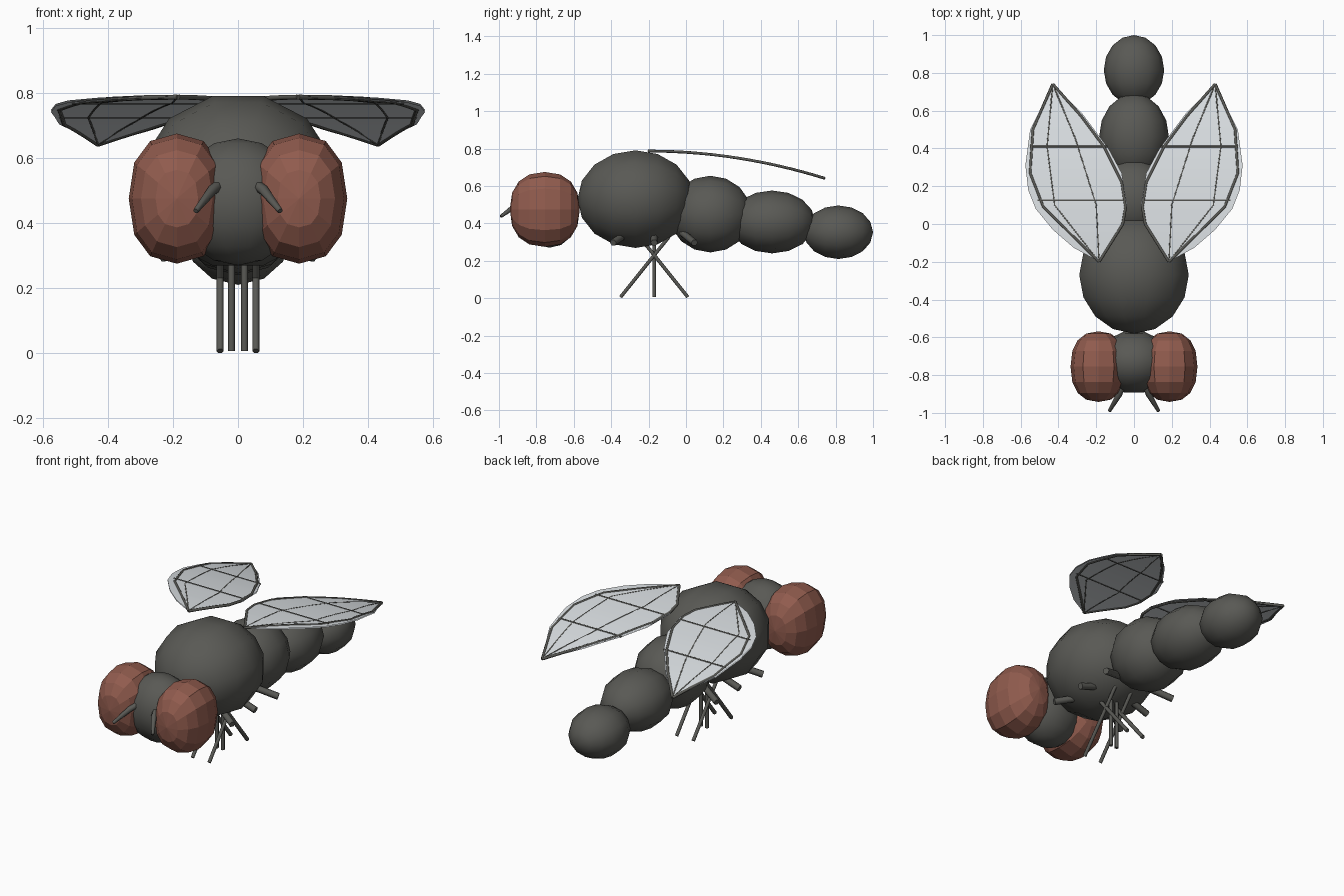
import bpy, bmesh, math
from mathutils import Matrix

if "Cube" in bpy.data.objects:
    bpy.data.objects.remove(bpy.data.objects["Cube"])


def material(name, rgb):
    m = bpy.data.materials.new(name)
    m.diffuse_color = (*rgb, 1)
    m.use_nodes = True
    m.node_tree.nodes["Principled BSDF"].inputs["Base Color"].default_value = m.diffuse_color
    return m


BODY = material("dark grey", (0.10, 0.10, 0.09))
EYE = material("brick red", (0.28, 0.105, 0.075))
WING = material("pale grey", (0.70, 0.735, 0.76))


def link(name, bm, mats, smooth):
    me = bpy.data.meshes.new(name)
    bm.to_mesh(me)
    bm.free()
    for m in mats:
        me.materials.append(m)
    for p in me.polygons:
        p.use_smooth = smooth
    ob = bpy.data.objects.new(name, me)
    bpy.context.collection.objects.link(ob)
    return ob


def ellipsoid(name, center, radii, mat, along_y=True, spin=0, smooth=True, power=1.0):
    # power below 1 makes the ball boxier
    bm = bmesh.new()
    bmesh.ops.create_uvsphere(bm, u_segments=12, v_segments=8, radius=1)
    rot = Matrix.Rotation(math.radians(spin), 4, 'Z')
    if along_y:
        rot = Matrix.Rotation(math.radians(90), 4, 'X') @ rot
    bmesh.ops.transform(bm, matrix=rot, verts=bm.verts)
    for v in bm.verts:
        v.co = [c + r * math.copysign(abs(k) ** power if abs(k) > 1e-5 else 0, k)
                for c, r, k in zip(center, radii, v.co)]
    return link(name, bm, [mat], smooth)


def rod(name, paths, radius, mat, tip=1.0):
    cu = bpy.data.curves.new(name, 'CURVE')
    cu.dimensions = '3D'
    cu.bevel_depth = radius
    cu.bevel_resolution = 1
    cu.use_fill_caps = True
    for pts in paths:
        sp = cu.splines.new('POLY')
        sp.points.add(len(pts) - 1)
        for p, co in zip(sp.points, pts):
            p.co = (*co, 1)
        sp.points[-1].radius = tip
    cu.materials.append(mat)
    ob = bpy.data.objects.new(name, cu)
    bpy.context.collection.objects.link(ob)
    bpy.ops.object.select_all(action='DESELECT')
    ob.select_set(True)
    bpy.context.view_layer.objects.active = ob
    bpy.ops.object.convert(target='MESH')


# Body segments
ellipsoid("thorax", (0, -0.27, 0.53), (0.3, 0.31, 0.27), BODY, spin=15)
ellipsoid("abdomen_front", (0, 0.13, 0.45), (0.205, 0.22, 0.205), BODY)
ellipsoid("abdomen_middle", (0, 0.46, 0.408), (0.185, 0.23, 0.168), BODY)
ellipsoid("abdomen_tip", (0, 0.815, 0.353), (0.16, 0.185, 0.143), BODY)
ellipsoid("head", (0, -0.73, 0.465), (0.2, 0.167, 0.195), BODY, along_y=False, spin=15)


# Wing outline and downward curve, described for the +x side
OUTER = [(0.185, -0.2), (0.32, -0.125), (0.43, -0.03), (0.52, 0.08), (0.56, 0.18), (0.575, 0.31),
         (0.55, 0.5), (0.43, 0.74)]
INNER = [(0.185, -0.2), (0.085, -0.05), (0.035, 0.1), (0.065, 0.27), (0.135, 0.4), (0.27, 0.58), (0.43, 0.74)]
VEINS = [
    [(0.43, 0.74), (0.535, 0.5), (0.55, 0.27), (0.48, 0.09), (0.185, -0.2)],
    [(0.43, 0.74), (0.28, 0.57), (0.16, 0.41), (0.065, 0.22), (0.045, 0.09), (0.06, 0.0), (0.185, -0.2)],
    [(0.43, 0.74), (0.46, 0.41), (0.42, 0.1), (0.185, -0.2)],
    [(0.43, 0.74), (0.31, 0.45), (0.2, 0.1), (0.185, -0.2)],
    [(0.14, 0.41), (0.55, 0.41)],
    [(0.05, 0.125), (0.51, 0.125)],
]


def wing_z(y):
    return 0.787 - 0.145 * ((y + 0.2) / 0.94) ** 2


def x_at(line, y):
    for (x0, y0), (x1, y1) in zip(line, line[1:]):
        if y <= y1 + 1e-6:
            return x0 + (x1 - x0) * (y - y0) / (y1 - y0)
    return line[-1][0]


def wing(name, side):
    bm = bmesh.new()
    rows = sorted({y for _, y in OUTER + INNER})
    for s in (1, -1):
        grid = []
        for y in rows:
            a, b = x_at(INNER, y), x_at(OUTER, y)
            grid.append([bm.verts.new((side * (a + (b - a) * t / 3), y, wing_z(y) + 0.003 * s))
                         for t in range(4)])
        for r0, r1 in zip(grid, grid[1:]):
            for i in range(3):
                f = bm.faces.new((r0[i], r0[i + 1], r1[i + 1], r1[i]))
                f.normal_update()
                if f.normal.z * s < 0:
                    f.normal_flip()
    bmesh.ops.dissolve_degenerate(bm, dist=0.0001, edges=bm.edges)
    link(name, bm, [WING], True)


def vein_path(side, pts):
    path = []
    for (x0, y0), (x1, y1) in zip(pts, pts[1:]):
        for i in range(3):
            t = i / 3
            path.append((x0 + (x1 - x0) * t, y0 + (y1 - y0) * t))
    path.append(pts[-1])
    return [(side * x, y, wing_z(y)) for x, y in path]


for side, label in ((1, "right"), (-1, "left")):
    # Faceted eyes
    ellipsoid(f"{label}_eye", (side * 0.188, -0.755, 0.475), (0.148, 0.187, 0.2), EYE,
              smooth=False, power=0.85)
    # Antennae
    rod(f"{label}_antenna", [[(side * 0.06, -0.86, 0.515), (side * 0.08, -0.905, 0.5),
                              (side * 0.13, -0.99, 0.437)]], 0.016, BODY, tip=0.55)
    # Wings and veins
    wing(f"{label}_wing", side)
    rod(f"{label}_wing_veins", [vein_path(side, v) for v in VEINS[:2]], 0.008, BODY)
    rod(f"{label}_wing_inner_veins", [vein_path(side, v) for v in VEINS[2:4]], 0.005, BODY)
    rod(f"{label}_wing_cross_veins", [vein_path(side, v) for v in VEINS[4:]], 0.006, BODY)
    # Legs: short upper stubs, and thin lower rods that cross under the body
    for pos, y0, y1, x, top, foot in (("front", -0.31, -0.39, 0.055, -0.09, -0.35),
                                      ("middle", -0.17, -0.17, 0.02, -0.17, -0.17),
                                      ("hind", -0.02, 0.045, 0.055, -0.25, 0.01)):
        rod(f"{label}_{pos}_upper_leg", [[(side * 0.08, y0, 0.35), (side * 0.235, y1, 0.297)]], 0.019, BODY)
        rod(f"{label}_{pos}_lower_leg", [[(side * x, top, 0.33), (side * x, foot, 0.006)]], 0.011, BODY)
